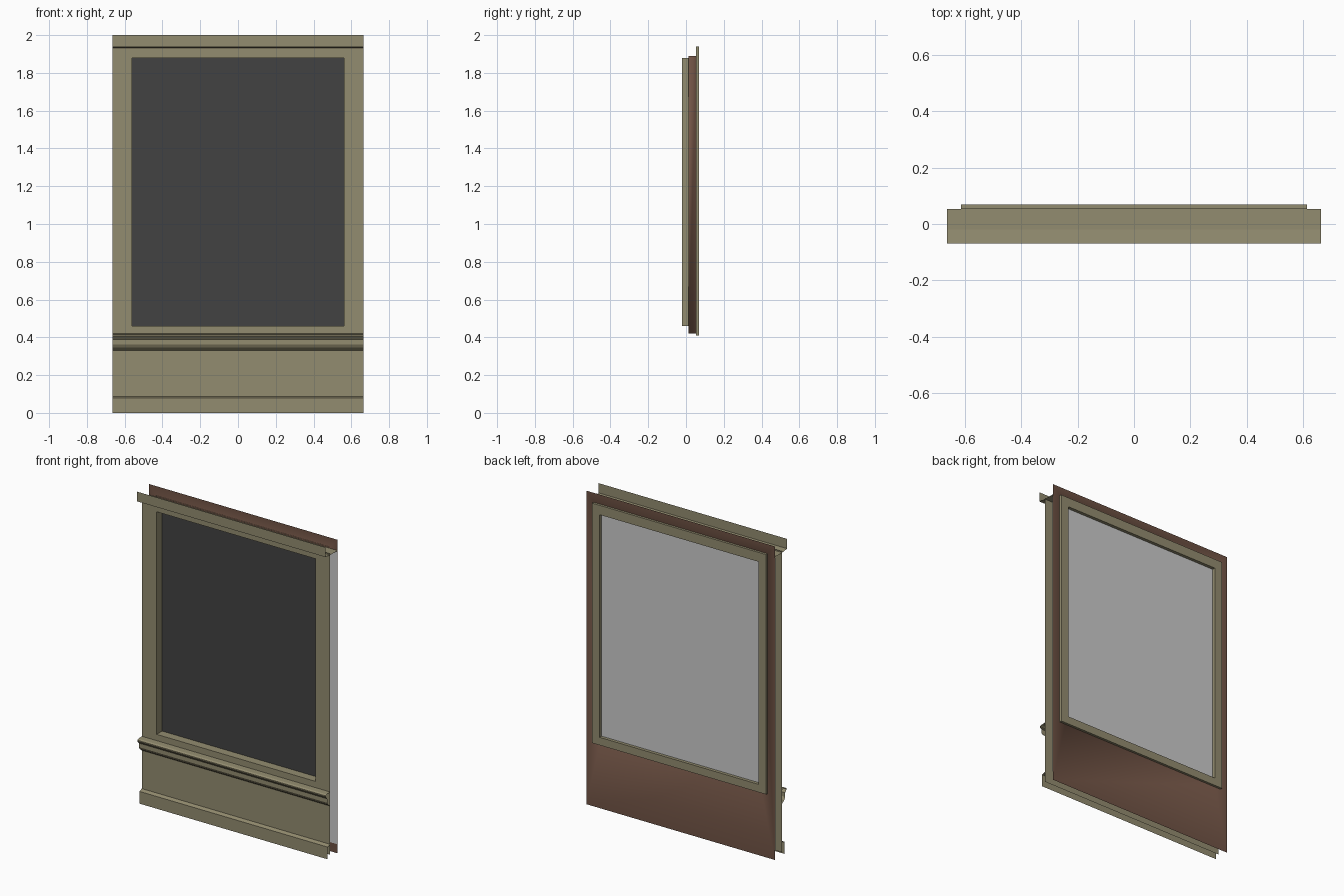
import bpy, bmesh

if "Cube" in bpy.data.objects:
    bpy.data.objects.remove(bpy.data.objects["Cube"])

def mat(name, r, g, b):
    m = bpy.data.materials.new(name)
    m.diffuse_color = (r, g, b, 1)
    m.use_nodes = True
    m.node_tree.nodes["Principled BSDF"].inputs["Base Color"].default_value = m.diffuse_color
    return m

OLIVE = mat("olive_paint", 0.29, 0.262, 0.16)
BROWN = mat("brown_wall", 0.16, 0.085, 0.058)
DARK = mat("dark_pane", 0.055, 0.055, 0.055)
GREY = mat("grey_pane", 0.6, 0.6, 0.6)
HALF = 0.665

def finish(name, bm, material, smooth=False):
    me = bpy.data.meshes.new(name)
    for f in bm.faces:
        f.smooth = smooth
    bm.to_mesh(me)
    bm.free()
    me.materials.append(material)
    ob = bpy.data.objects.new(name, me)
    bpy.context.collection.objects.link(ob)
    return ob

def rings(name, loops, material, smooth=False, fill=False):
    """Loft rectangular loops (half width, z low, z high, y) into a frame."""
    bm = bmesh.new()
    rows = [[bm.verts.new(p) for p in ((-x, y, a), (x, y, a), (x, y, b), (-x, y, b))]
            for x, a, b, y in loops]
    for r, s in zip(rows, rows[1:]):
        for i in range(4):
            j = (i + 1) % 4
            bm.faces.new((r[i], r[j], s[j], s[i]))
    if fill:
        bm.faces.new(rows[-1])
    return finish(name, bm, material, smooth)

def sweep(name, profile, material):
    """Run an open (y, z) profile across the full width, ends left open."""
    bm = bmesh.new()
    rows = [[bm.verts.new((x, y, z)) for x in (HALF, -HALF)] for y, z in profile]
    for r, s in zip(rows, rows[1:]):
        bm.faces.new((r[0], r[1], s[1], s[0]))
    return finish(name, bm, material)

# front panel with window opening and its reveal
rings("front_panel", [(HALF, 0.02, 1.94, -0.02), (0.56, 0.46, 1.88, -0.02),
                      (0.56, 0.46, 1.88, 0.035)], OLIVE)

# mouldings on the front
sweep("header_moulding", [(-0.07, 2.0), (-0.07, 1.938), (-0.02, 1.932), (0.054, 1.932)], OLIVE)
sweep("sill_moulding", [(-0.02, 0.42), (-0.055, 0.418), (-0.065, 0.412), (-0.065, 0.405),
                        (-0.05, 0.388), (-0.05, 0.362), (-0.04, 0.345), (-0.02, 0.33)], OLIVE)
sweep("baseboard", [(-0.045, 0.0), (-0.045, 0.078), (-0.02, 0.086)], OLIVE)

# rear wall with deep reveal
back = rings("rear_wall", [(0.57, 0.42, 1.89, 0.013), (0.57, 0.42, 1.89, 0.055),
                           (HALF, 0.0, 2.0, 0.055)], BROWN, smooth=True)

# raised trim around the rear of the window
rings("rear_trim", [(0.615, 0.41, 1.94, 0.053), (0.615, 0.41, 1.94, 0.07),
                    (0.56, 0.46, 1.88, 0.07), (0.56, 0.46, 1.88, 0.05)], OLIVE)

# window panes: dark on the front, pale sheet behind
rings("front_pane", [(0.56, 0.46, 1.88, 0.035)], DARK, fill=True)
rings("rear_sheet", [(HALF, 0.06, 1.925, 0.05)], GREY, fill=True)
